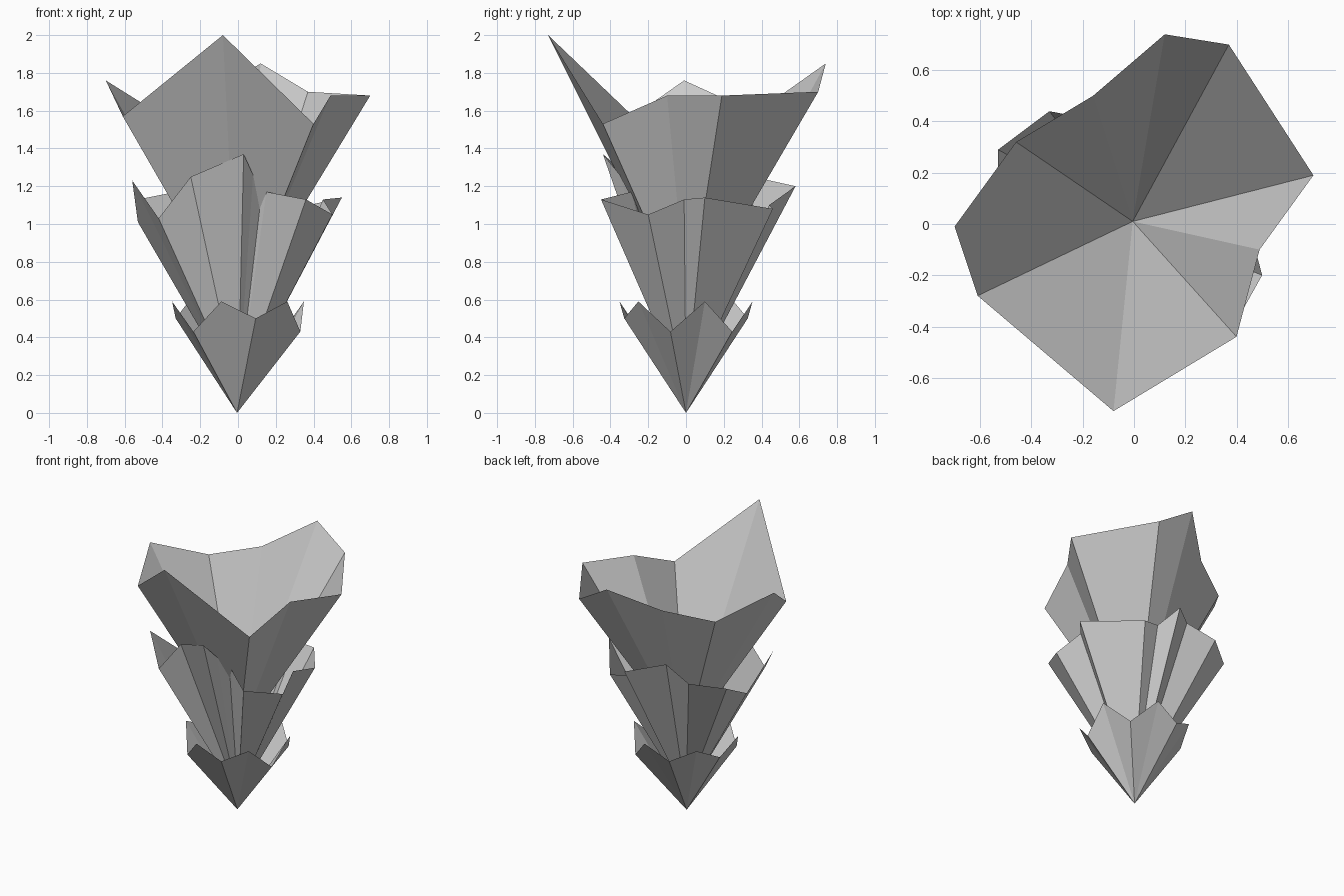
import bpy, bmesh
from math import cos, sin, radians


def fan(name, apex, rim):
    """Open, flat-faceted cone of triangles from an apex to an irregular rim."""
    bm = bmesh.new()
    tip = bm.verts.new(apex)
    ring = [bm.verts.new(p) for p in rim]
    for a, b in zip(ring, ring[1:] + ring[:1]):
        bm.faces.new((tip, b, a))
    bm.normal_update()
    mesh = bpy.data.meshes.new(name)
    bm.to_mesh(mesh)
    bm.free()
    obj = bpy.data.objects.new(name, mesh)
    bpy.context.collection.objects.link(obj)
    return obj


# Lower leaves: six pointed petals with notches between them
rim = []
notches = [0.43, 0.50, 0.50, 0.43, 0.50, 0.43]
for i, notch in enumerate(notches):
    for ang, r, z in ((16 + 60 * i, 0.363, 0.59), (46 + 60 * i, 0.34, notch)):
        rim.append((r * cos(radians(ang)), r * sin(radians(ang)), z))
fan("lower_leaves", (-0.005, 0, 0), rim)

# Middle leaves: ragged pleated rim
fan("middle_leaves", (0, 0, 0.10), [
    (0.55, 0.10, 1.14), (0.29, 0.46, 1.08), (0.165, 0.44, 1.10),
    (0.09, 0.58, 1.20), (-0.12, 0.40, 1.24), (-0.33, 0.44, 1.17),
    (-0.53, 0.29, 1.13), (-0.53, 0.06, 1.01), (-0.56, -0.21, 1.23),
    (-0.42, -0.31, 1.03), (-0.25, -0.30, 1.25), (0.03, -0.44, 1.37),
    (0.08, -0.35, 1.26), (0.115, -0.255, 1.08), (0.15, -0.29, 1.17),
    (0.36, -0.45, 1.13), (0.50, -0.20, 1.05), (0.45, -0.01, 1.13)])

# Upper leaves: wide open bowl with a tall front point
fan("upper_leaves", (-0.005, 0.01, 0.52), [
    (0.70, 0.19, 1.68), (0.37, 0.70, 1.70), (0.12, 0.74, 1.85),
    (-0.16, 0.50, 1.68), (-0.46, 0.32, 1.61), (-0.70, -0.01, 1.76),
    (-0.61, -0.28, 1.57), (-0.08, -0.73, 2.0), (0.40, -0.44, 1.53),
    (0.49, -0.10, 1.68)])
